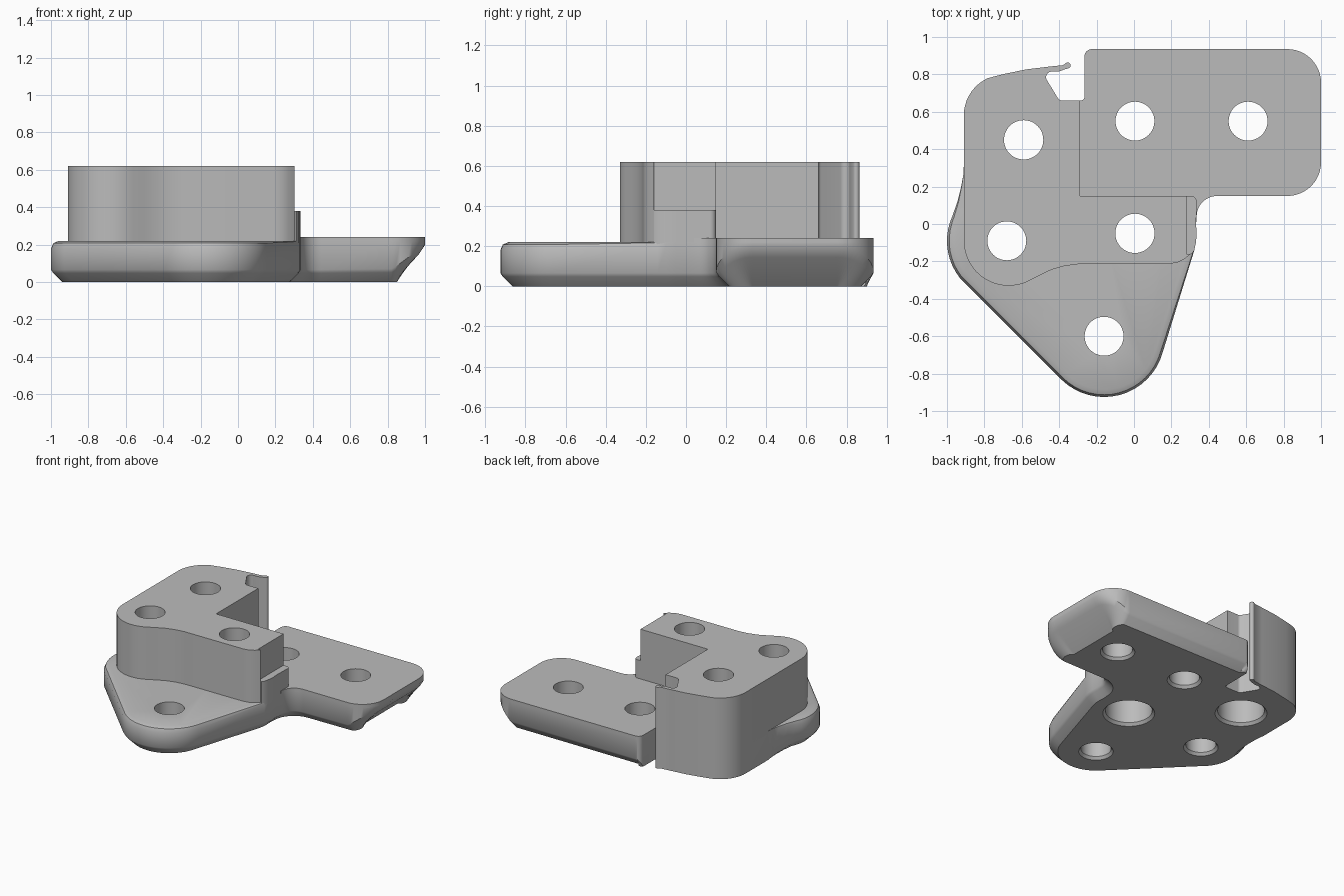
import bpy, bmesh, math
from mathutils import Vector

cube = bpy.data.objects.get("Cube")
if cube:
    bpy.data.objects.remove(cube)

grey = bpy.data.materials.new("plain grey")
grey.use_nodes = True
GREY = (0.5, 0.5, 0.5, 1)
grey.diffuse_color = GREY
grey.node_tree.nodes["Principled BSDF"].inputs["Base Color"].default_value = GREY


def clamp(v):
    return max(0.0, min(1.0, v))


def arc(cx, cy, r, a0, a1):
    """Points on an arc, angles in degrees."""
    n = max(3, int(abs(a1 - a0) / 7))
    angles = [math.radians(a0 + (a1 - a0) * i / n) for i in range(n + 1)]
    return [(cx + r * math.cos(a), cy + r * math.sin(a)) for a in angles]


def normals(pts):
    """Outward normals of a counter-clockwise outline."""
    out = []
    for i, p in enumerate(pts):
        d1 = (Vector(p) - Vector(pts[i - 1])).normalized()
        d2 = (Vector(pts[(i + 1) % len(pts)]) - Vector(p)).normalized()
        d = (d1 + d2).normalized()
        out.append(Vector((d.y, -d.x)))
    return out


def loft(name, rings):
    """Closed solid through rings with equal point counts."""
    bm = bmesh.new()
    loops = [[bm.verts.new(p) for p in ring] for ring in rings]
    n = len(loops[0])
    for low, high in zip(loops, loops[1:]):
        for i in range(n):
            j = (i + 1) % n
            bm.faces.new((low[i], low[j], high[j], high[i]))
    bm.faces.new(loops[0][::-1])
    bm.faces.new(loops[-1])
    bmesh.ops.remove_doubles(bm, verts=bm.verts, dist=0.0002)
    bmesh.ops.recalc_face_normals(bm, faces=bm.faces)
    mesh = bpy.data.meshes.new(name)
    bm.to_mesh(mesh)
    bm.free()
    mesh.materials.append(grey)
    ob = bpy.data.objects.new(name, mesh)
    bpy.context.collection.objects.link(ob)
    return ob


def prism(name, pts, z0, z1):
    return loft(name, [[(x, y, z) for x, y in pts] for z in (z0, z1)])


# Outline pieces, counter-clockwise
front_lobe = arc(-.16, -.6, .325, -134.4, -16)
right_lobe = arc(.005, -.05, .33, -16, 8)
plate_edge = (arc(.445, .04, .11, 180, 90) + arc(.82, .33, .18, -90, 0)
              + arc(.82, .755, .18, 0, 90) + arc(-.225, .895, .04, 90, 180)
              + arc(-.285, .68, .02, 0, -90))
hook_edge = (arc(-.385, .685, .025, -90, -150) + arc(-.44, .785, .03, 210, 90)
             + [(-.4, .816), (-.375, .825)] + arc(-.355, .848, .016, -60, 110)
             + [(-.38, .849), (-.45, .842), (-.58, .826), (-.7, .801)]
             + arc(-.69, .58, .22, 115, 180))
left_lobe = ([(-.91, .31), (-.913, .26), (-.924, .2), (-.944, .12)]
             + arc(-.68, -.09, .32, 155, 225.6)[:-1])


# Base with bottom chamfer and rounded top rim, both fading out by position
def chamfer_width(p, n):
    x, y = p
    if x > .5:
        return .06 + .12 * clamp(n.x)
    if x < -.2 and y > .3:
        return .06 * clamp(n.y) if x > -.27 and y > .85 else 0
    if x < -.5:
        return .06 * clamp((.3 - y) / .25)
    return .06


def rim_radius(p):
    if p[0] < -.5:
        return .04 * clamp((.25 - p[1]) / .25)
    return .04 * clamp((-.1 - p[1]) / .15)


outline = front_lobe + right_lobe + plate_edge + hook_edge + left_lobe
norms = normals(outline)
rings = [[] for _ in range(6)]
for p, n in zip(outline, norms):
    w, t = chamfer_width(p, n), rim_radius(p)
    levels = [(0, w), (.8 * w, .2 * w), (1.1 * w, 0),
              (.22 - t, 0), (.22 - .3 * t, .3 * t), (.22, t)]
    for ring, (z, inset) in zip(rings, levels):
        q = Vector(p) - n * inset
        ring.append((q.x, q.y, z))
base = loft("base", rings)

# Raised top of the rear plate
plate_top = prism("rear_plate_top", plate_edge + [(-.29, .66), (-.29, .1), (.3, .04)], .21, .24)

# Tall block with the hook
block_front = arc(-.67, -.09, .24, 180, 297) + [
    (-.5, -.272), (-.44, -.244), (-.37, -.224), (-.3, -.215), (.19, -.213),
    (.235, -.205), (.27, -.187), (.303, -.16), (.28, -.16), (.28, .15), (-.29, .15), (-.29, .66)]
block = prism("tall_block", hook_edge + block_front, .2, .62)

# Low step at the side of the block
step = prism("side_step", [(.27, -.16), (.31, -.16)] + right_lobe
             + arc(.305, .12, .03, 0, 90) + [(.27, .15)], .2, .38)

# Bolt holes: countersunk below, two with wide counterbores
plain = [(.12, -.05), (.12, 0), (.104, .02), (.104, .8)]
wide = [(.18, -.05), (.18, 0), (.162, .02), (.162, .32), (.105, .32), (.105, .8)]
holes = [(-.59, .45, wide), (.005, -.05, wide), (.005, .55, plain),
         (.61, .55, plain), (-.68, -.09, plain), (-.16, -.6, plain)]
for x, y, profile in holes:
    turned = [[(x + r * math.cos(a), y + r * math.sin(a), z)
               for a in (math.tau * i / 48 for i in range(48))] for r, z in profile]
    cutter = loft("hole_cutter", turned)
    cutter.hide_render = True
    for part in (base, plate_top, block):
        bpy.context.view_layer.objects.active = part
        mod = part.modifiers.new("hole", "BOOLEAN")
        mod.operation = "DIFFERENCE"
        mod.solver = "EXACT"
        mod.object = cutter
        bpy.ops.object.modifier_apply(modifier=mod.name)
    bpy.data.objects.remove(cutter)

# Smooth curved walls, crisp edges
bpy.ops.object.select_all(action="DESELECT")
for part in (base, plate_top, block, step):
    part.select_set(True)
bpy.context.view_layer.objects.active = base
bpy.ops.object.shade_smooth_by_angle(angle=math.radians(38))
